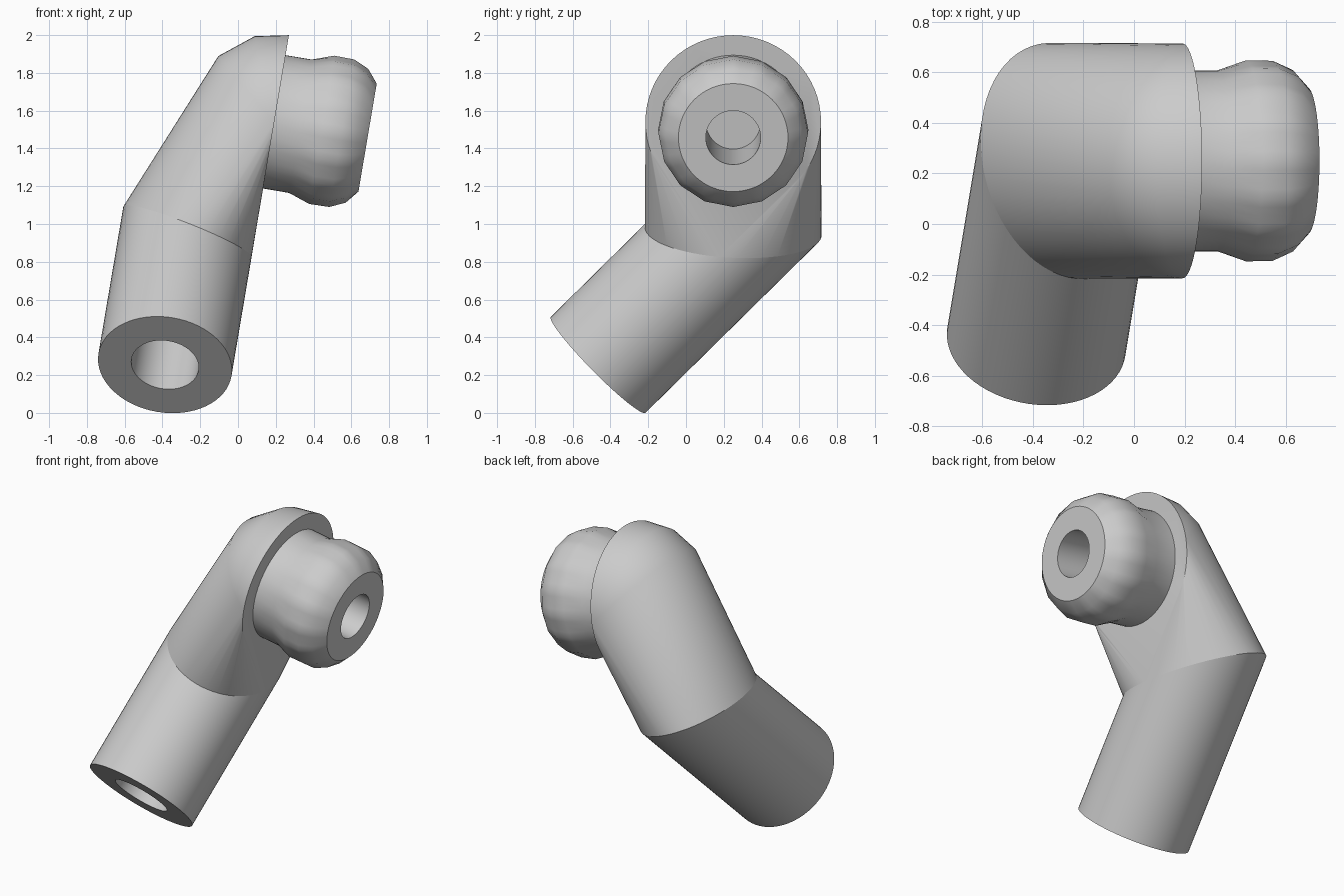
import bpy, bmesh
from math import sin, cos, pi, radians, sqrt
from mathutils import Matrix, Vector

if "Cube" in bpy.data.objects:
    bpy.data.objects.remove(bpy.data.objects["Cube"])

# Local frame: x = shoulder peg axis, z = leaning up, origin = centre of flat shoulder face
FRAME = Matrix.Translation((0.192, 0.25, 1.541)) @ Matrix.Rotation(radians(9.6), 4, 'Y')
SEG = 64
R = 0.465                      # shoulder radius
ELBOW = Vector((-0.356, 0, -0.65))
AXIS = Vector((0, -1, -1)).normalized()
SIDE = Vector((0, 1, -1)).normalized()
LENGTH, RT = 1.011, 0.357      # forearm length and radius


def finish(bm, name):
    bmesh.ops.recalc_face_normals(bm, faces=bm.faces)
    me = bpy.data.meshes.new(name)
    bm.to_mesh(me)
    bm.free()
    ob = bpy.data.objects.new(name, me)
    bpy.context.collection.objects.link(ob)
    ob.matrix_world = FRAME
    bpy.ops.object.select_all(action='DESELECT')
    ob.select_set(True)
    bpy.context.view_layer.objects.active = ob
    bpy.ops.object.shade_smooth_by_angle(angle=radians(32))
    return ob


def skin(name, rings, cap_last=True):
    bm = bmesh.new()
    loops = [[bm.verts.new(p) for p in ring] for ring in rings]
    for a, b in zip(loops, loops[1:]):
        for i in range(len(a)):
            j = (i + 1) % len(a)
            bm.faces.new((a[i], a[j], b[j], b[i]))
    if cap_last:
        bm.faces.new(loops[-1])
    return finish(bm, name)


def angles():
    return [2 * pi * i / SEG for i in range(SEG)]


def arm_ring(r, along):
    c = ELBOW + AXIS * along
    return [c + Vector((r * cos(a), 0, 0)) + SIDE * r * sin(a) for a in angles()]


def mitre_ring():
    # slide each point along the forearm axis onto the slanted elbow plane
    nrm = Vector((0.23, 0.095, 1))
    return [p - AXIS * ((p - ELBOW).dot(nrm) / AXIS.dot(nrm)) for p in arm_ring(RT, 0)]


# Forearm tube with a blind socket in its end
elbow_ring = mitre_ring()
skin("forearm", [elbow_ring, arm_ring(RT, LENGTH), arm_ring(0.18, LENGTH),
                 arm_ring(0.18, LENGTH - 0.6)])

# Upper arm: hull of faceted shoulder arcs and the elbow section
bm = bmesh.new()
for deg in (0, 22.5, 50, 180):
    a = radians(deg)
    r = 0.457 if deg == 50 else R
    for i in range(33):
        f = pi * i / 32
        if deg != 0 and i in (0, 32):
            continue
        off = r * sin(f)
        x = -off * sin(a) if deg != 180 else 0
        bm.verts.new((x, R * cos(f), off * cos(a)))
elbow_verts = {bm.verts.new(p) for p in elbow_ring}
bmesh.ops.convex_hull(bm, input=bm.verts)
hidden = [f for f in bm.faces if all(v in elbow_verts for v in f.verts)
          and abs(f.normal.normalized().dot(Vector((0.23, 0.095, 1)).normalized())) > 0.9]
bmesh.ops.delete(bm, geom=hidden, context='FACES')
bmesh.ops.dissolve_limit(bm, angle_limit=radians(0.5), verts=bm.verts, edges=bm.edges)
finish(bm, "upper_arm")


# Shoulder peg: round neck, 16-sided bulb, blind hole
def peg_ring(x, r, faceted=False):
    step = 2 * pi / 16
    ring = []
    for a in angles():
        k = cos(step / 2) / cos(a % step - step / 2) if faceted else 1
        ring.append(Vector((x, r * k * cos(a), r * k * sin(a))))
    return ring


skin("shoulder_peg", [
    peg_ring(0, 0.358), peg_ring(0.14, 0.358),
    peg_ring(0.255, 0.398, True), peg_ring(0.362, 0.396, True),
    peg_ring(0.444, 0.359, True), peg_ring(0.501, 0.29),
    peg_ring(0.501, 0.145), peg_ring(0.01, 0.145)])
